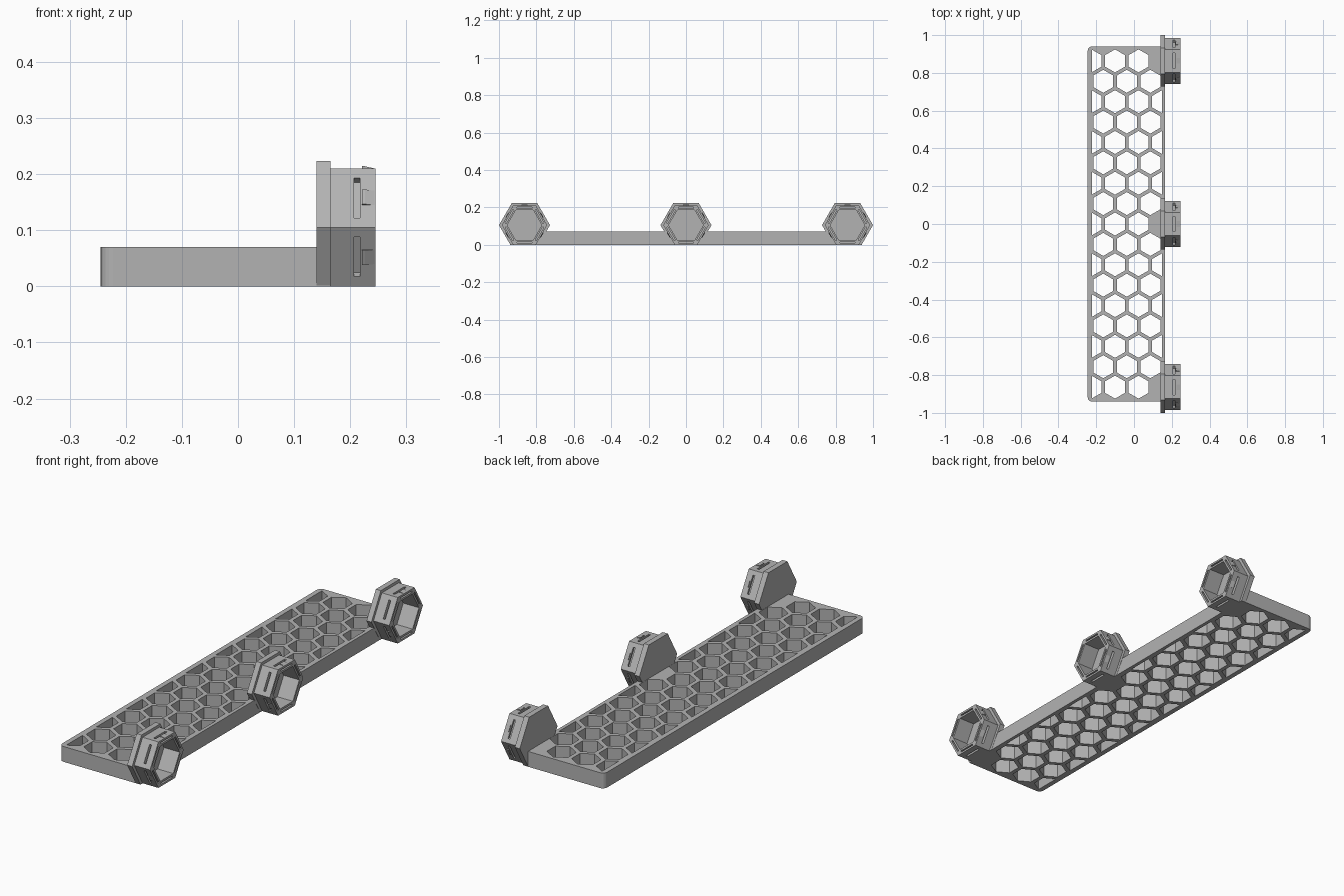
import bpy, bmesh
from math import cos, sin, pi, radians, sqrt
from mathutils import Matrix, Vector

cube = bpy.data.objects.get("Cube")
if cube:
    bpy.data.objects.remove(cube, do_unlink=True)

# One matte grey for everything
grey = bpy.data.materials.new("plain grey")
grey.use_nodes = True
color = (0.45, 0.45, 0.45, 1)
grey.diffuse_color = color
grey.node_tree.nodes["Principled BSDF"].inputs["Base Color"].default_value = color

# Main dimensions
LEFT, RIGHT, HALF_LEN, THICK = -0.245, 0.164, 0.94, 0.07
SPACING = 0.8635            # distance between connectors
AXIS_Z = 0.105              # height of connector axis
APOTHEM = 0.105
PITCH = 0.1246              # honeycomb column pitch
ROW = SPACING / 8
HOLE_R = 0.061


def prism(bm, outline, direction):
    """Extrude a closed outline of 3D points along a direction."""
    face = bm.faces.new([bm.verts.new(p) for p in outline])
    result = bmesh.ops.extrude_face_region(bm, geom=[face], use_keep_orig=True)
    verts = [v for v in result["geom"] if isinstance(v, bmesh.types.BMVert)]
    bmesh.ops.translate(bm, vec=direction, verts=verts)


def make_object(name, bm):
    bmesh.ops.recalc_face_normals(bm, faces=bm.faces)
    mesh = bpy.data.meshes.new(name)
    bm.to_mesh(mesh)
    bm.free()
    mesh.materials.append(grey)
    obj = bpy.data.objects.new(name, mesh)
    bpy.context.collection.objects.link(obj)
    return obj


def cut(target, bm):
    """Subtract a temporary cutter and bake the result."""
    cutter = make_object("cutter", bm)
    cutter.hide_render = True
    mod = target.modifiers.new("cut", "BOOLEAN")
    mod.operation = "DIFFERENCE"
    mod.solver = "EXACT"
    mod.object = cutter
    bpy.context.view_layer.update()
    graph = bpy.context.evaluated_depsgraph_get()
    baked = bpy.data.meshes.new_from_object(target.evaluated_get(graph))
    target.modifiers.clear()
    target.data = baked
    bpy.data.objects.remove(cutter, do_unlink=True)


def hex_along_x(bm, apothem, x0, x1):
    r = apothem * 2 / sqrt(3)
    ring = [(x0, r * cos(k * pi / 3), r * sin(k * pi / 3)) for k in range(6)]
    prism(bm, ring, (x1 - x0, 0, 0))


def around(bm, profile, width, skip=()):
    """Repeat a side profile (x, height) on each of the six hexagon sides."""
    for k in range(6):
        if k in skip:
            continue
        turn = Matrix.Rotation(radians(60 * k), 3, "X")
        outline = [turn @ Vector((x, -width / 2, h)) for x, h in profile]
        prism(bm, outline, turn @ Vector((0, width, 0)))


def rect(x0, x1, h0, h1):
    return [(x0, h0), (x1, h0), (x1, h1), (x0, h1)]


# Shelf plate with two rounded outer corners
bm = bmesh.new()
prism(bm, [(LEFT, -HALF_LEN, 0), (RIGHT, -HALF_LEN, 0),
           (RIGHT, HALF_LEN, 0), (LEFT, HALF_LEN, 0)], (0, 0, THICK))
corners = [e for e in bm.edges
           if all(abs(v.co.x - LEFT) < 0.001 for v in e.verts)
           and abs(e.verts[0].co.z - e.verts[1].co.z) > 0.01]
bmesh.ops.bevel(bm, geom=corners, offset=0.022, segments=5, profile=0.5, affect="EDGES")
plate = make_object("honeycomb_plate", bm)

# Honeycomb holes, trimmed at the long borders
bm = bmesh.new()
for row in range(-8, 9):
    shift = 0 if row % 2 == 0 else PITCH / 2
    for col in range(-1, 3):
        x = -0.1005 + shift + col * PITCH
        if x - HOLE_R > 0.14:
            continue
        if row % 8 == 0 and col == 2:   # solid behind each connector
            continue
        prism(bm, [(x + HOLE_R * sin(k * pi / 3), row * ROW + HOLE_R * cos(k * pi / 3), -0.05)
                   for k in range(6)], (0, 0, THICK + 0.1))
for limit, side in ((LEFT + 0.023, -1), (RIGHT - 0.016, 1)):
    cutgeo = bmesh.ops.bisect_plane(bm, geom=bm.verts[:] + bm.edges[:] + bm.faces[:],
                                    plane_co=(limit, 0, 0), plane_no=(side, 0, 0),
                                    clear_outer=True)["geom_cut"]
    edges = [e for e in cutgeo if isinstance(e, bmesh.types.BMEdge)]
    bmesh.ops.holes_fill(bm, edges=edges, sides=0)
cut(plate, bm)

# Connector flange, cut flat on the ground
bm = bmesh.new()
hex_along_x(bm, 0.118, 0.14, 0.165)
cutgeo = bmesh.ops.bisect_plane(bm, geom=bm.verts[:] + bm.edges[:] + bm.faces[:],
                                plane_co=(0, 0, -AXIS_Z), plane_no=(0, 0, -1),
                                clear_outer=True)["geom_cut"]
bmesh.ops.holes_fill(bm, edges=[e for e in cutgeo if isinstance(e, bmesh.types.BMEdge)], sides=0)
flange = make_object("connector_flange", bm)

# Hollow hexagonal plug
bm = bmesh.new()
hex_along_x(bm, APOTHEM, 0.16, 0.245)
plug = make_object("connector_plug", bm)
bm = bmesh.new()
hex_along_x(bm, 0.08, 0.166, 0.3)
cut(plug, bm)

# Flex grooves in the rim, then slots through the outer walls
bm = bmesh.new()
around(bm, rect(0.207, 0.3, 0.089, 0.096), 0.082)
cut(plug, bm)
bm = bmesh.new()
around(bm, rect(0.207, 0.217, 0.092, 0.15), 0.082)
cut(plug, bm)

# Snap teeth on every side but the lowest
bm = bmesh.new()
around(bm, [(0.22, 0.1), (0.221, 0.109), (0.226, 0.109), (0.243, 0.105), (0.243, 0.1)],
       0.03, skip=(3,))
teeth = make_object("snap_teeth", bm)

# Three connectors along the edge
for part in (flange, plug, teeth):
    base = part.name
    for label, y in (("front", -SPACING), ("middle", 0), ("back", SPACING)):
        obj = part if label == "front" else part.copy()
        if obj is not part:
            bpy.context.collection.objects.link(obj)
        obj.name = label + "_" + base
        obj.location = (0, y, AXIS_Z)
